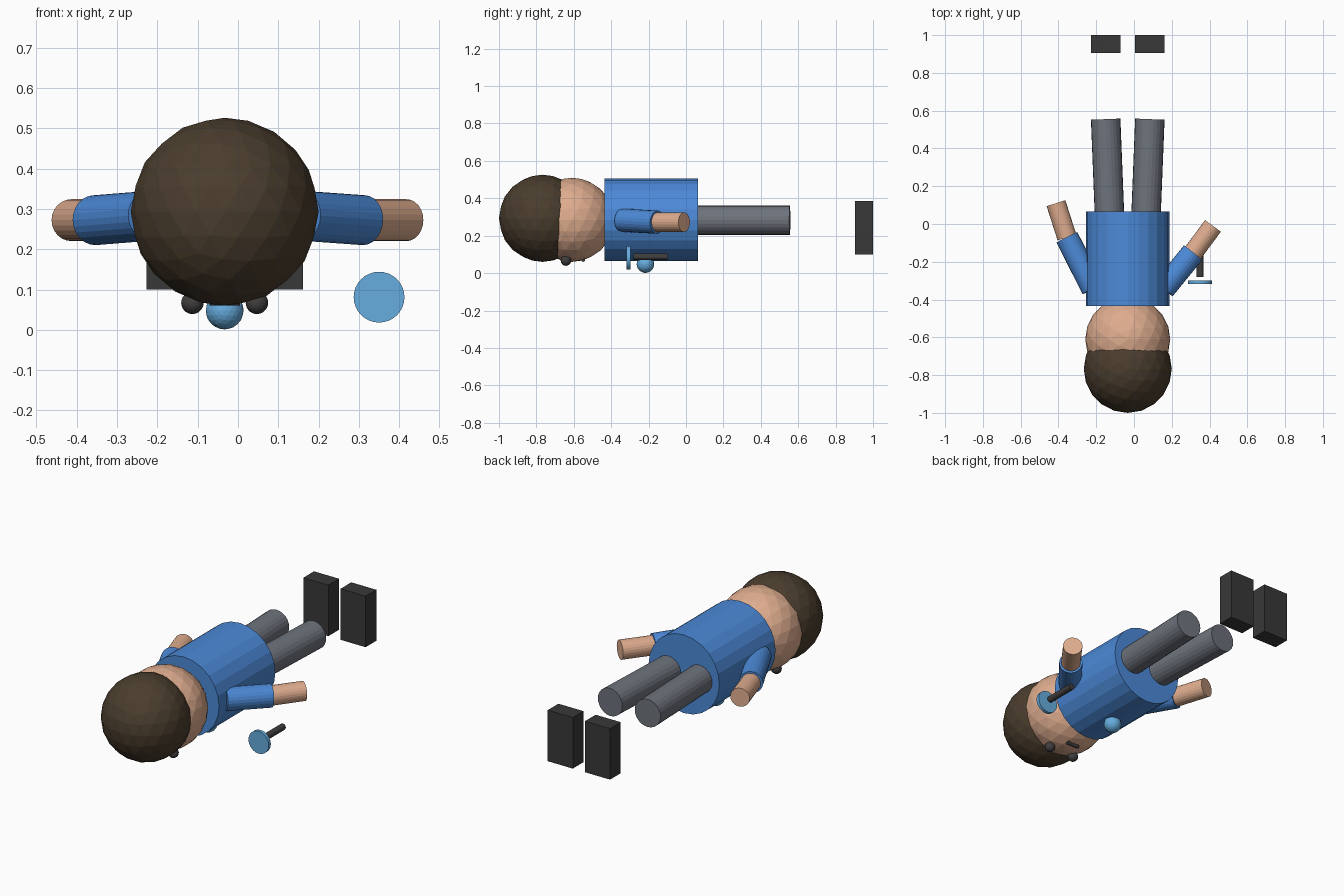
import bpy
from mathutils import Vector

cube = bpy.data.objects.get("Cube")
if cube:
    bpy.data.objects.remove(cube, do_unlink=True)


def material(name, rgb):
    """Flat material from 0-255 display values."""
    lin = [((c / 255 + 0.055) / 1.055) ** 2.4 for c in rgb]
    mat = bpy.data.materials.new(name)
    mat.use_nodes = True
    mat.diffuse_color = (*lin, 1)
    mat.node_tree.nodes["Principled BSDF"].inputs["Base Color"].default_value = (*lin, 1)
    return mat


SKIN = material("skin", (222, 172, 142))
HAIR = material("dark brown hair", (74, 61, 45))
SHIRT = material("blue shirt", (76, 138, 216))
TROUSERS = material("grey trousers", (110, 115, 124))
SHOES = material("charcoal", (56, 56, 56))
DARK = material("dark grey", (64, 61, 61))
LIGHT = material("light blue", (102, 172, 222))


def finish(name, mat):
    obj = bpy.context.object
    obj.name = obj.data.name = name
    obj.data.materials.append(mat)
    return obj


def ball(name, centre, radius, mat):
    bpy.ops.mesh.primitive_ico_sphere_add(subdivisions=3, radius=radius, location=centre)
    return finish(name, mat)


def rod(name, start, end, radius, mat, sides=24):
    """Capped cylinder between two points."""
    a, b = Vector(start), Vector(end)
    turn = (b - a).to_track_quat('Z', 'Y').to_euler()
    bpy.ops.mesh.primitive_cylinder_add(vertices=sides, radius=radius, depth=(b - a).length,
                                        location=(a + b) / 2, rotation=turn)
    return finish(name, mat)


def box(name, centre, size, mat):
    bpy.ops.mesh.primitive_cube_add(size=1, location=centre)
    bpy.context.object.scale = size
    return finish(name, mat)


MID = -0.033   # the body's own centre line

# Head and torso of the figure lying face down
ball("head", (MID, -0.61, 0.285), 0.225, SKIN)
ball("hair", (MID, -0.767, 0.293), 0.233, HAIR)
rod("torso", (MID, -0.435, 0.285), (MID, 0.065, 0.285), 0.22, SHIRT)

# Face and belly ball
rod("mouth", (MID - 0.038, -0.55, 0.071), (MID + 0.038, -0.55, 0.071), 0.011, DARK, 12)
ball("belly_ball", (MID, -0.217, 0.048), 0.047, LIGHT)

# Paired parts
for side, s in (("left", 1), ("right", -1)):
    ball(side + "_eye", (MID + s * 0.08, -0.642, 0.067), 0.028, DARK)
    rod(side + "_leg", (MID + s * 0.094, -0.02, 0.283), (MID + s * 0.117, 0.555, 0.283),
        0.078, TROUSERS)
    box(side + "_shoe", (MID + s * 0.116, 0.952, 0.243), (0.156, 0.095, 0.287), SHOES)

# Arms, each bent differently at the elbow
arms = {
    "left": ((0.157, -0.343), (0.312, -0.153), (0.418, -0.01)),
    "right": ((-0.217, -0.343), (-0.355, -0.071), (-0.413, 0.11)),
}
for side, (shoulder, elbow, wrist) in arms.items():
    rod(side + "_upper_arm", (*shoulder, 0.283), (*elbow, 0.272), 0.062, SHIRT)
    rod(side + "_forearm", (*elbow, 0.272), (*wrist, 0.272), 0.052, SKIN)

# Loose disc and its handle beside the left arm
rod("disc", (0.35, -0.317, 0.081), (0.35, -0.298, 0.081), 0.063, LIGHT, 32)
rod("handle", (0.35, -0.28, 0.087), (0.35, -0.1, 0.087), 0.018, DARK, 16)
